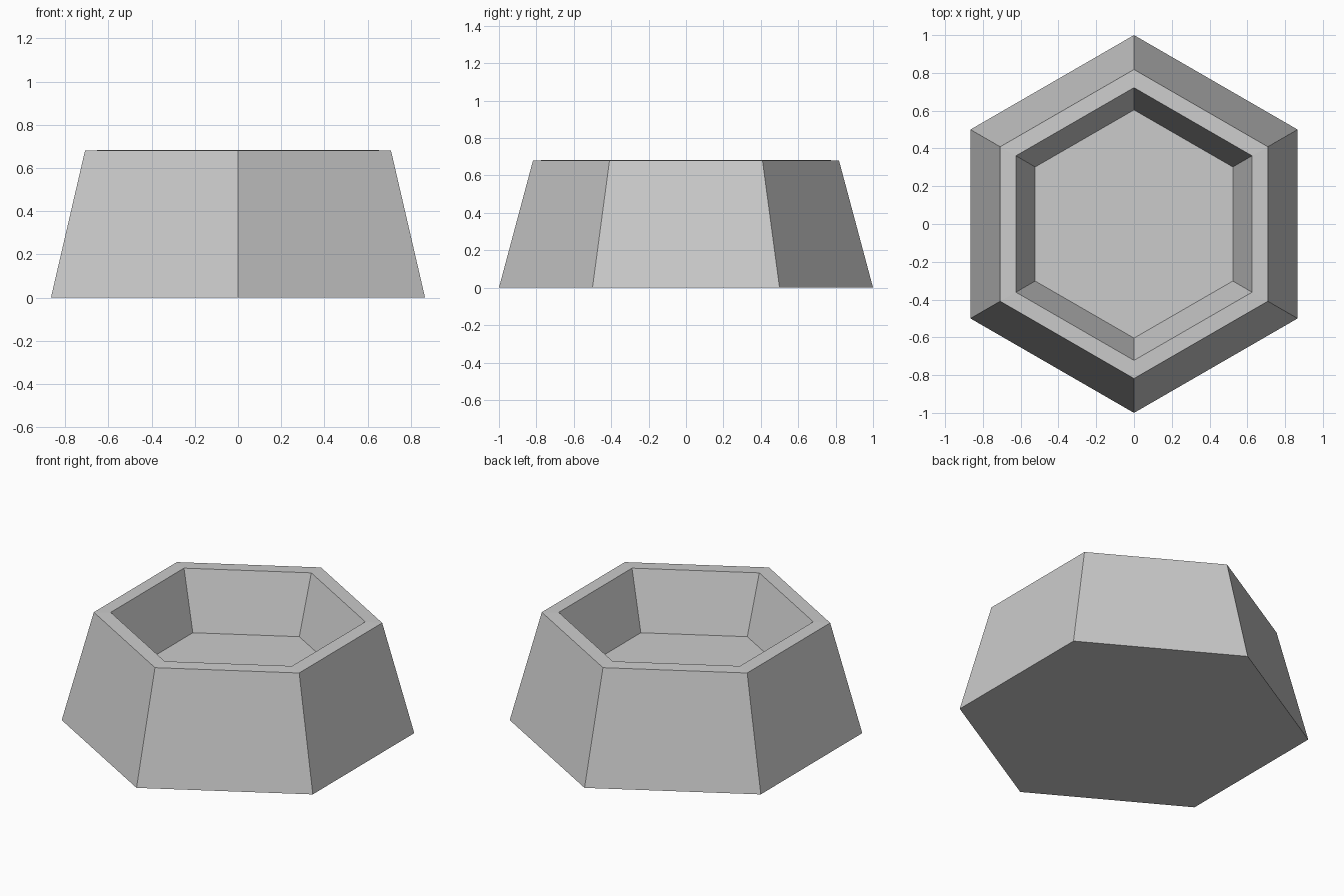
import bpy, bmesh
from math import sin, cos, pi

if "Cube" in bpy.data.objects:
    bpy.data.objects.remove(bpy.data.objects["Cube"])

SIDES = 6
# Profile (radius, height): base, outer rim, inner rim, recessed floor
PROFILE = [(1.0, 0.0), (0.818, 0.68), (0.722, 0.683), (0.604, 0.33)]


def ring(bm, radius, z):
    angles = [pi / 2 + 2 * pi * i / SIDES for i in range(SIDES)]
    return [bm.verts.new((radius * cos(a), radius * sin(a), z)) for a in angles]


# Hexagonal bowl: stacked rings joined by flat faces
bm = bmesh.new()
rings = [ring(bm, r, z) for r, z in PROFILE]
for low, high in zip(rings, rings[1:]):
    for i in range(SIDES):
        j = (i + 1) % SIDES
        bm.faces.new((low[i], low[j], high[j], high[i]))

# Underside and inner floor
bm.faces.new(rings[0][::-1])
bm.faces.new(rings[-1])
bmesh.ops.recalc_face_normals(bm, faces=bm.faces)

mesh = bpy.data.meshes.new("hexagonal_bowl")
bm.to_mesh(mesh)
bm.free()
bowl = bpy.data.objects.new("hexagonal_bowl", mesh)
bpy.context.collection.objects.link(bowl)
